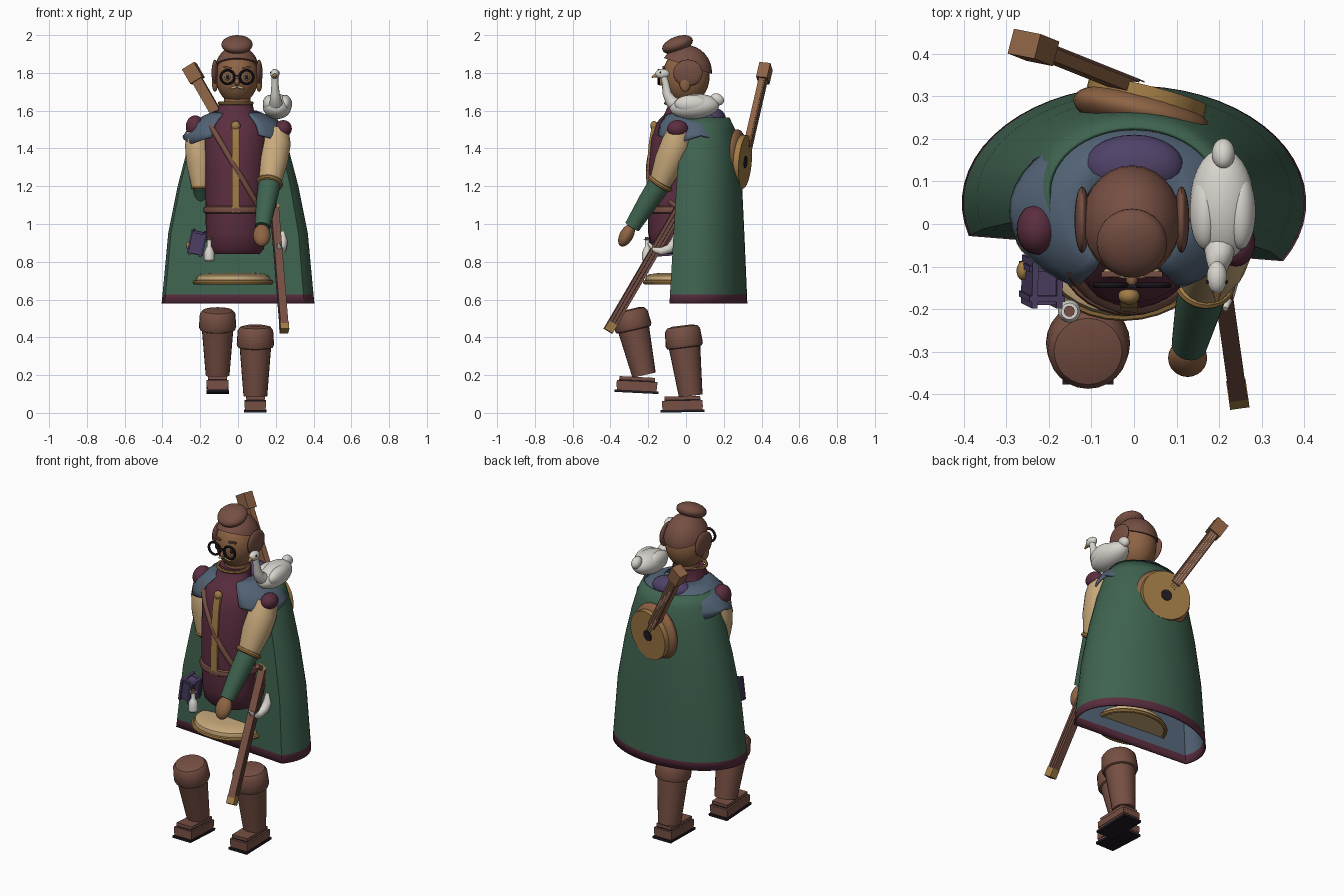
import bpy, bmesh, math
from mathutils import Vector as V, Matrix, Euler

if "Cube" in bpy.data.objects:
    bpy.data.objects.remove(bpy.data.objects["Cube"])

def mat(name, r, g, b):
    m = bpy.data.materials.new(name)
    m.diffuse_color = (r, g, b, 1)
    m.use_nodes = True
    m.node_tree.nodes["Principled BSDF"].inputs["Base Color"].default_value = m.diffuse_color
    return m

GREEN = mat("cloak green", .05, .125, .08)
WINE = mat("wine cloth", .105, .027, .05)
BLUE = mat("slate blue", .085, .125, .18)
PURPLE = mat("purple cloth", .08, .055, .14)
GOLD = mat("gold", .36, .20, .06)
CREAM = mat("cream cloth", .58, .40, .20)
SKIN = mat("tan brown", .27, .125, .058)
BROWN = mat("leather brown", .18, .078, .056)
WHITE = mat("white", .68, .66, .61)
BLACK = mat("black", .014, .010, .016)

def add(name, bm, *mats):
    bmesh.ops.recalc_face_normals(bm, faces=bm.faces[:])
    me = bpy.data.meshes.new(name)
    bm.to_mesh(me)
    bm.free()
    ob = bpy.data.objects.new(name, me)
    for m in mats:
        me.materials.append(m)
    bpy.context.collection.objects.link(ob)
    return ob

def place(loc, rot, size):
    r = rot.to_4x4() if isinstance(rot, Matrix) else Euler(rot).to_matrix().to_4x4()
    return Matrix.Translation(loc) @ r @ Matrix.Diagonal((*size, 1))

def ell(name, loc, r, m, rot=(0, 0, 0), cut=None):
    bm = bmesh.new()
    bmesh.ops.create_uvsphere(bm, u_segments=28, v_segments=16, radius=1, matrix=place(loc, rot, r))
    if cut:  # drop everything on the positive side of the plane
        res = bmesh.ops.bisect_plane(bm, geom=bm.verts[:] + bm.edges[:] + bm.faces[:],
                                     plane_co=cut[0], plane_no=cut[1], clear_outer=True)
        bmesh.ops.edgeloop_fill(bm, edges=[e for e in res["geom_cut"] if isinstance(e, bmesh.types.BMEdge)])
    return add(name, bm, m)

def box(name, loc, size, m, rot=(0, 0, 0)):
    bm = bmesh.new()
    bmesh.ops.create_cube(bm, size=1, matrix=place(loc, rot, size))
    return add(name, bm, m)

def loft(rings, closed=True, caps=True):
    bm = bmesh.new()
    vs = [[bm.verts.new(p) for p in ring] for ring in rings]
    n = len(rings[0])
    for a, b in zip(vs, vs[1:]):
        for i in range(n if closed else n - 1):
            j = (i + 1) % n
            bm.faces.new((a[i], a[j], b[j], b[i]))
    if caps:
        bm.faces.new(vs[0])
        bm.faces.new(vs[-1])
    return bm

def tube(name, pts, radii, m, sides=20):
    pts = [V(p) for p in pts]
    rings = []
    for i, p in enumerate(pts):
        t = pts[min(i + 1, len(pts) - 1)] - pts[max(i - 1, 0)]
        q = t.to_track_quat('Z', 'Y')
        r = radii[i] if isinstance(radii, (list, tuple)) else radii
        rings.append([p + q @ V((r * math.cos(k * math.tau / sides), r * math.sin(k * math.tau / sides), 0))
                      for k in range(sides)])
    return add(name, loft(rings), m)

def ring(name, loc, rx, ry, r, m, rot=(0, 0, 0), height=1):
    n, k = 32, 8
    loops = []
    for i in range(n + 1):
        a = math.tau * i / n
        c, s = math.cos(a), math.sin(a)
        loops.append([((rx + r * math.cos(b)) * c, (ry + r * math.cos(b)) * s, r * height * math.sin(b))
                      for b in (math.tau * j / k for j in range(k))])
    bm = loft(loops, caps=False)
    bmesh.ops.remove_doubles(bm, verts=bm.verts[:], dist=1e-5)
    bm.transform(place(loc, rot, (1, 1, 1)))
    return add(name, bm, m)

def arc(cx, cy, rx, ry, z, a0=0, a1=360, n=32):
    return [(cx + rx * math.cos(math.radians(a0 + (a1 - a0) * i / n)),
             cy + ry * math.sin(math.radians(a0 + (a1 - a0) * i / n)), z) for i in range(n)]

# torso and collar
CX, CY = -.012, -.05
rows = [(.84, .125, .10), (.87, .15, .13), (.95, .158, .15), (1.07, .16, .153), (1.3, .163, .148),
        (1.45, .165, .135), (1.54, .155, .115), (1.58, .10, .09), (1.645, .088, .08)]
add("torso", loft([arc(CX, CY + max(0, z - 1.5) * .3, rx, ry, z) for z, rx, ry in rows]), WINE)

def front(x, z):
    for (z0, a0, b0), (z1, a1, b1) in zip(rows, rows[1:]):
        if z0 <= z <= z1:
            t = (z - z0) / (z1 - z0)
            rx, ry = a0 + (a1 - a0) * t, b0 + (b1 - b0) * t
            return V((x, CY - ry * math.sqrt(max(0, 1 - ((x - CX) / rx) ** 2)), z))

tube("chest_strap", [front(-.15 + .26 * i / 12, 1.53 - .44 * i / 12) for i in range(13)], .015, BROWN, 10)
placket = []
for i in range(11):
    p = front(CX, 1.06 + .46 * i / 10)
    placket.append([p + V(o) for o in ((-.021, .02, 0), (.021, .02, 0), (.021, -.01, 0), (-.021, -.01, 0))])
add("front_placket", loft(placket), GOLD)
ell("clasp", front(CX, 1.52), (.025, .02, .025), GOLD)
ring("belt", (CX, CY, 1.075), .16, .153, .013, BROWN, height=1.5)
ring("collar_trim", (CX, -.03, 1.64), .086, .078, .009, GOLD)
tube("neck", [(-.005, 0, 1.6), (-.005, 0, 1.72)], .07, SKIN)

# tunic hem
add("tunic_hem", loft([arc(-.025, -.055, r, r * .82, z) for r, z in
                       ((.19, .685), (.197, .705), (.19, .725), (.165, .735), (.1, .741))]), CREAM)
ring("hem_trim", (-.025, -.055, .692), .202, .161, .012, GOLD)

# cloak with lining and bottom trim
cape_rows = [(.58, .405, .275), (.628, .40, .272), (.95, .37, .25), (1.2, .32, .232),
             (1.38, .273, .212), (1.5, .235, .188), (1.565, .205, .155)]
bm = loft([arc(0, .05 + (z - .58) * .025, rx, ry, z, -30, 203, 36) for z, rx, ry in cape_rows], caps=False)
for f in bm.faces:
    f.material_index = 2 if f.calc_center_median().z < .62 else 0
cape = add("cloak", bm, GREEN, BLUE, WINE)
sol = cape.modifiers.new("lining", 'SOLIDIFY')
sol.thickness, sol.offset, sol.material_offset = .01, -1, 1

# pointed shoulder mantle and hood
man = [arc(-.01, .03, rx, ry, z, -64, 252, 32) for z, rx, ry in
       ((1.6, .11, .10), (1.575, .17, .155), (1.53, .24, .19), (1.475, .275, .2))]
man.append([(x * 1.03, y, 1.47 - .045 * (1 - abs(i % 8 - 4) / 4)) for i, (x, y, z) in enumerate(man[-1])])
mantle = add("mantle", loft(man, closed=False, caps=False), BLUE)
mantle.modifiers.new("thickness", 'SOLIDIFY').thickness = .008
ell("hood", (0, .135, 1.56), (.117, .075, .058), PURPLE)

# arms
ell("shoulder_puff_a", (-.227, -.012, 1.515), (.049, .06, .06), WINE)
ell("shoulder_puff_b", (.24, -.045, 1.505), (.045, .055, .045), WINE)
tube("upper_arm_a", [(-.22, -.01, 1.5), (-.215, -.02, 1.42), (-.207, -.025, 1.32), (-.2, -.03, 1.19)],
     [.05, .066, .066, .044], CREAM)
ring("arm_band_a", (-.2, -.03, 1.195), .039, .039, .011, GOLD)
tube("forearm_a", [(-.2, -.025, 1.2), (-.18, .1, 1.02)], [.04, .03], GREEN)
tube("upper_arm_b", [(.21, -.03, 1.5), (.2, -.05, 1.43), (.185, -.09, 1.33), (.168, -.135, 1.22)],
     [.06, .08, .079, .06], CREAM)
fore = V((-.035, -.15, -.23))
ring("arm_band_b", (.166, -.137, 1.215), .06, .06, .013, GOLD, fore.to_track_quat('Z', 'Y').to_matrix())
tube("forearm_b", [(.168, -.135, 1.22), (.15, -.2, 1.12), (.13, -.285, .985)], [.06, .054, .042], GREEN)
ell("hand_b", (.126, -.315, .94), (.046, .036, .065), SKIN, (-.5, 0, 0))

# head, hair and face
ell("head", (-.005, 0, 1.78), (.113, .125, .145), SKIN)
ell("hair", (-.005, 0, 1.80), (.12, .138, .147), BROWN, cut=(V((0, 0, 1.84)), V((0, -.33, -1))))
ell("hair_bun", (-.005, -.045, 1.95), (.083, .085, .043), BROWN, (.35, 0, 0))
ell("nose", (-.005, -.13, 1.752), (.014, .022, .02), SKIN)
box("spectacle_bridge", (-.005, -.146, 1.785), (.03, .008, .01), BLACK)
for s in (-1, 1):
    x = -.005 + s * .05
    ell("side_hair", (-.005 + s * .117, .01, 1.80), (.018, .078, .07), BROWN)
    ell("ear", (-.005 + s * .117, -.005, 1.745), (.016, .03, .045), SKIN)
    ring("spectacle_rim", (x, -.144, 1.778), .036, .036, .007, BLACK, (math.pi / 2, 0, 0))
    ell("eye", (x, -.113, 1.778), (.017, .01, .018), CREAM)
    ell("pupil", (x, -.121, 1.778), (.011, .005, .014), BLACK)
    box("eyebrow", (x, -.118, 1.828), (.045, .012, .01), BROWN, (0, s * -.15, 0))
    ell("moustache", (-.005 + s * .019, -.118, 1.722), (.022, .01, .007), CREAM, (0, s * .25, 0))

# boots with stepped cuffs
for tag, x, top, low, foot, tilt in (("a", -.108, V((-.108, -.298, .535)), V((-.108, -.222, .2)), V((-.108, -.262, .105)), -.05),
                                     ("b", .092, V((.092, -.02, .448)), V((.092, .025, .09)), V((.092, -.018, .003)), .02)):
    d = low - top
    tube("boot_" + tag, [top + d * t for t in (-.04, -.02, .03, .24, .28, .29, 1)],
         [.05, .08, .094, .099, .093, .083, .063], BROWN, 24)
    for part, z, w, l, h, m in (("sole", .007, .12, .232, .013, BLACK), ("welt", .02, .108, .21, .016, BROWN),
                                ("shoe", .045, .115, .215, .036, BROWN), ("seam", .066, .095, .19, .008, BLACK),
                                ("instep", .077, .1, .19, .016, BROWN)):
        box(part + "_" + tag, foot + V((0, -math.sin(tilt) * z, z)), (w, l, h), m, (tilt, 0, 0))

# sheathed sword
s0, s1 = V((.192, -.03, 1.09)), V((.244, -.40, .455))
q = (s1 - s0).to_track_quat('Z', 'Y').to_matrix()
mid, ln = (s0 + s1) / 2, (s1 - s0).length
box("scabbard", mid, (.034, .046, ln), BLACK, q)
for s in (-1, 0, 1):
    box("scabbard_rib", mid + q @ V((0, s * .018, 0)), (.042, .014, ln * .97), BROWN, q)
box("scabbard_tip", s1, (.046, .05, .05), GOLD, q)
box("scabbard_throat", s0, (.046, .055, .03), GOLD, q)
tube("crossguard", [(.19, -.09, 1.12), (.19, -.01, 1.065)], .014, BROWN, 10)

# hanging horn, bottle and book
tube("horn", [(.235, -.05, .96), (.237, -.055, .91), (.232, -.085, .87), (.226, -.13, .855),
              (.22, -.17, .865), (.215, -.2, .9)], [.014, .026, .025, .021, .016, .006], WHITE, 12)
tube("bottle", [(-.152, -.205, z) for z in (.80, .81, .85, .872, .88, .915, .92)],
     [.018, .027, .027, .018, .012, .012, .02], WHITE, 16)
tube("cork", [(-.152, -.205, .915), (-.152, -.205, .93)], .013, BROWN, 10)
box("book_pages", (-.216, -.135, .90), (.05, .10, .11), PURPLE, (.1, .2, 0))
for s in (-1, 1):
    box("book_cover", (-.216 + s * .029, -.135, .90 - s * .006), (.014, .115, .13), PURPLE, (.1, .2, 0))
    box("book_strap", (-.216, -.135 + s * .035, .90), (.085, .014, .125), PURPLE, (.1, .2, 0))
ell("book_clasp", (-.262, -.11, .885), (.014, .022, .02), GOLD)

# lute on the back, full rounded bowl under a flat board
c = V((.03, .3, 1.33))
d = V((-.275, .11, .48)).normalized()
n = V((.2, 1, 0))
n = (n - d * n.dot(d)).normalized()
t = n.cross(d)
L = Matrix((t, n, d)).transposed()
ell("lute_bowl", c - n * .045, (.165, .058, .17), SKIN, L)
tube("lute_board", [c - n * .02, c + n * .014], .142, GOLD, 32)
tube("lute_hole", [c + n * .012, c + n * .018], .032, BLACK, 20)
box("lute_neck", c + d * .32 + n * .006, (.056, .03, .40), SKIN, L)
box("lute_fretboard", c + d * .3 + n * .024, (.05, .008, .42), BROWN, L)
for s in (-1, 0, 1):
    box("lute_string", c + d * .28 + n * .028 + t * s * .013, (.003, .003, .46), CREAM, L)
box("lute_head", c + d * .55 + n * .008, (.075, .06, .09), SKIN, L)

# goose on the shoulder
ell("goose_body", (.207, .045, 1.622), (.076, .132, .066), WHITE, (.08, 0, 0))
ell("goose_tail", (.21, .165, 1.66), (.027, .038, .03), WHITE, (-.5, 0, 0))
ell("goose_wing_a", (.25, .03, 1.635), (.036, .09, .048), WHITE)
ell("goose_wing_b", (.167, .03, 1.635), (.036, .09, .048), WHITE)
tube("goose_neck", [(.202, -.04, 1.625), (.2, -.08, 1.65), (.197, -.1, 1.69), (.196, -.107, 1.74), (.195, -.12, 1.79)],
     [.04, .032, .024, .019, .018], WHITE, 14)
ell("goose_head", (.195, -.125, 1.795), (.024, .038, .026), WHITE)
tube("goose_beak", [(.195, -.15, 1.79), (.195, -.182, 1.777)], [.014, .004], GOLD, 10)
for s in (-1, 1):
    ell("goose_eye", (.195 + s * .021, -.136, 1.802), (.005, .005, .005), BLACK)

# smooth shading with sharp edges kept
for ob in bpy.context.collection.objects:
    ob.select_set(True)
bpy.context.view_layer.objects.active = cape
bpy.ops.object.shade_smooth_by_angle(angle=math.radians(38))
